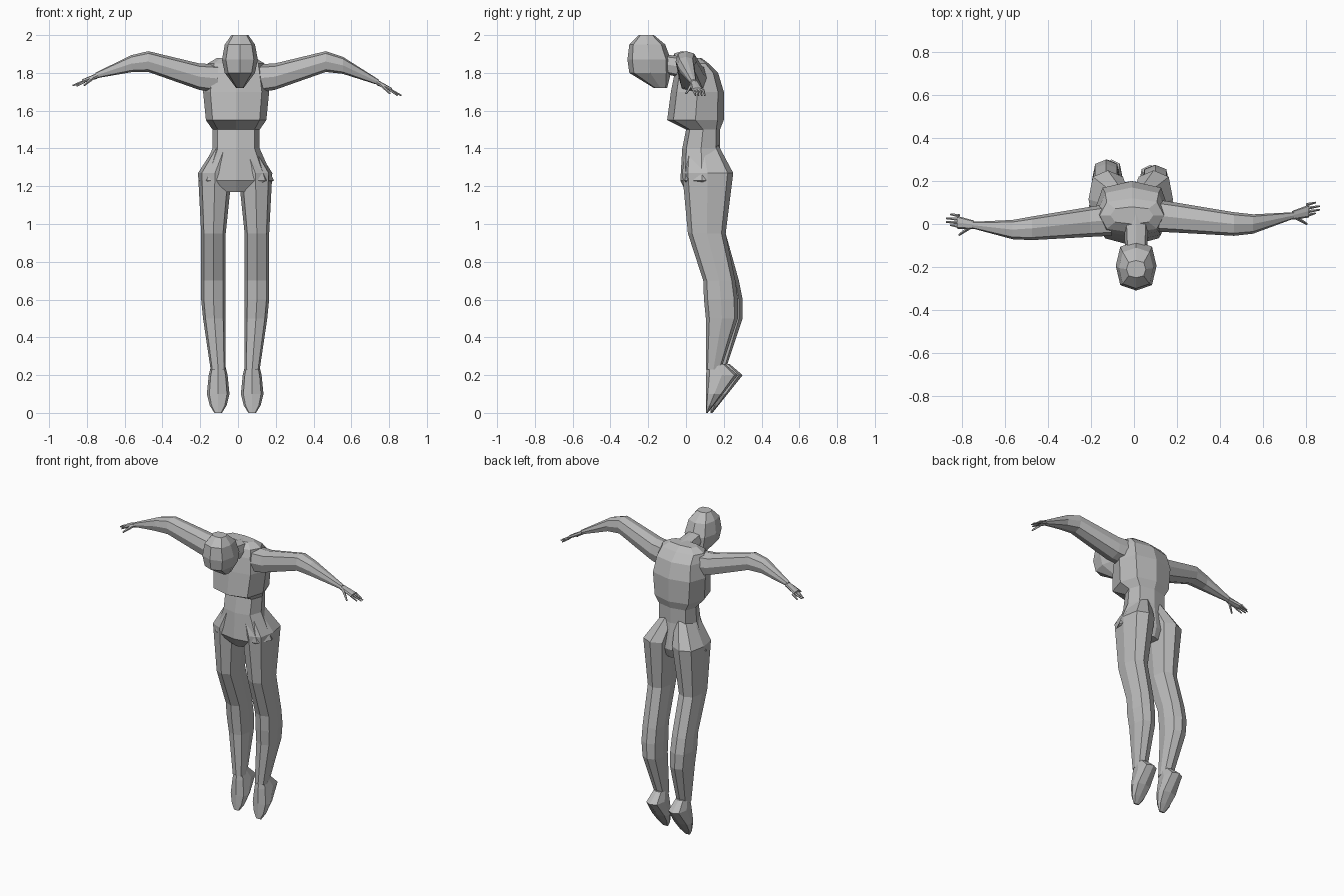
import bpy, bmesh, math
from mathutils import Vector

old = bpy.data.objects.get("Cube")
if old:
    bpy.data.objects.remove(old, do_unlink=True)

GREY = (0.5, 0.5, 0.5, 1)
mat = bpy.data.materials.new("plain grey")
mat.use_nodes = True
mat.diffuse_color = GREY
mat.node_tree.nodes["Principled BSDF"].inputs["Base Color"].default_value = GREY


def finish(bm, name, place):
    """Pose every vertex with the place function and make the object."""
    for vert in bm.verts:
        vert.co = place(vert.co)
    bmesh.ops.recalc_face_normals(bm, faces=bm.faces)
    mesh = bpy.data.meshes.new(name)
    bm.to_mesh(mesh)
    bm.free()
    mesh.materials.append(mat)
    bpy.context.collection.objects.link(bpy.data.objects.new(name, mesh))


def loft(name, rings, place):
    """Skin between eight-sided rings; ring = (centre, first half axis, second half axis)."""
    bm = bmesh.new()
    loops = []
    for centre, u, v in rings:
        loop = []
        for k in range(8):
            angle = k * math.pi / 4
            bulge = 1.1 if k % 2 else 1
            offset = u * math.cos(angle) + v * math.sin(angle)
            loop.append(bm.verts.new(centre + offset * bulge))
        loops.append(loop)
    for low, high in zip(loops, loops[1:]):
        for k in range(8):
            j = (k + 1) % 8
            bm.faces.new((low[k], low[j], high[j], high[k]))
    bm.faces.new(loops[0])
    bm.faces.new(loops[-1])
    finish(bm, name, place)


def level(z, width, front, back, middle=0):
    """Horizontal ring for upright parts."""
    return (Vector((middle, (front + back) / 2, z)),
            Vector((width / 2, 0, 0)), Vector((0, (back - front) / 2, 0)))


def slice_x(x, y, z, depth, height):
    """Ring facing sideways, for the arms and palms."""
    return Vector((x, y, z)), Vector((0, depth / 2, 0)), Vector((0, 0, height / 2))


def slice_y(y, z, width, height):
    """Ring facing forwards, for the neck."""
    return Vector((0, y, z)), Vector((width / 2, 0, 0)), Vector((0, 0, height / 2))


def finger(name, start, end, radius, place):
    """Tapered five-sided digit."""
    start, end = Vector(start), Vector(end)
    along = end - start
    bm = bmesh.new()
    bmesh.ops.create_cone(bm, cap_ends=True, segments=5, radius1=radius,
                          radius2=radius / 2, depth=along.length)
    turn = along.to_track_quat("Z", "Y").to_matrix().to_4x4()
    turn.translation = (start + end) / 2
    bm.transform(turn)
    finish(bm, name, place)


def shifted(distance):
    return lambda co: co + Vector((distance, 0, 0))


# Torso: shoulders, chest overhang, waist and hips
loft("torso", [level(*ring) for ring in (
    (1.88, .2, 0, .08), (1.85, .3, -.04, .12), (1.8, .32, -.06, .17),
    (1.7, .35, -.08, .2), (1.55, .32, -.1, .2), (1.5, .25, 0, .18),
    (1.4, .25, -.02, .18), (1.23, .4, -.03, .2), (1.17, .15, 0, .18))],
    shifted(-.01))

# Neck reaching forward, and the bowed head
loft("neck", [slice_y(.05, 1.82, .12, .12), slice_y(-.14, 1.85, .1, .1)], shifted(.01))
loft("head", [level(*ring) for ring in (
    (2, .09, -.25, -.17), (1.95, .16, -.3, -.11), (1.87, .19, -.31, -.08),
    (1.8, .16, -.3, -.08), (1.72, .04, -.17, -.1))], shifted(.01))


def leg_place(side):
    """Mirror a leg; the left shin and foot trail slightly less."""
    def place(co):
        bend = min(1, max(0, 3 * (.95 - co.z)))
        lead = .025 * bend if side > 0 else 0
        return Vector((side * co.x - .015, co.y - lead, co.z))
    return place


def leg_ring(z, width, front, back):
    """The inner edge parts from the middle below the crotch, then runs straight."""
    inner = min(.05, (1.42 - z) / 9)
    return level(z, width, front, back, inner + width / 2)


def arm_place(side):
    """Mirror an arm; the right one is further forward, its forearm higher."""
    def place(co):
        x, y, z = co
        if side < 0:
            beyond = max(0, x - .5)
            y -= .02 + beyond / 10
            z += beyond / 7
        return Vector((side * x - .005, y, z))
    return place


for label, side in (("left", 1), ("right", -1)):
    # Leg with buttock, knee and calf
    place = leg_place(side)
    loft(label + "_leg", [leg_ring(*ring) for ring in (
        (1.42, .1, 0, .17), (1.27, .18, -.02, .25), (.95, .13, .01, .21),
        (.7, .13, .11, .28), (.6, .13, .12, .3), (.5, .12, .13, .3),
        (.23, .08, .13, .21))], place)

    # Pointed foot with a straight sloping sole
    ankle = level(.26, .07, .14, .23, .09)
    sole = [level(z, width, .13, .14 + .8 * z, .09)
            for z, width in ((.2, .1), (.1, .12), (.04, .09), (0, .04))]
    loft(label + "_foot", [ankle] + sole, place)

    # Arm tapering from shoulder over elbow to wrist
    place = arm_place(side)
    loft(label + "_arm", [slice_x(*ring, ring[-1]) for ring in (
        (.1, .04, 1.77, .15), (.2, .03, 1.78, .14), (.47, 0, 1.86, .11),
        (.56, 0, 1.84, .09), (.75, .04, 1.75, .03))], place)

    # Hand: flat palm, four fanned fingers and a thumb
    loft(label + "_palm", [slice_x(.74, .04, 1.75, .04, .03),
                           slice_x(.82, .06, 1.71, .06, .02)], place)
    for i in range(4):
        spread = i / 60
        reach = .85 if i in (0, 3) else .87
        finger(f"{label}_finger_{i + 1}", (.81, .04 + spread, 1.71),
               (reach, .05 + spread, 1.68), .008, place)
    finger(label + "_thumb", (.76, .03, 1.74), (.81, 0, 1.69), .01, place)
